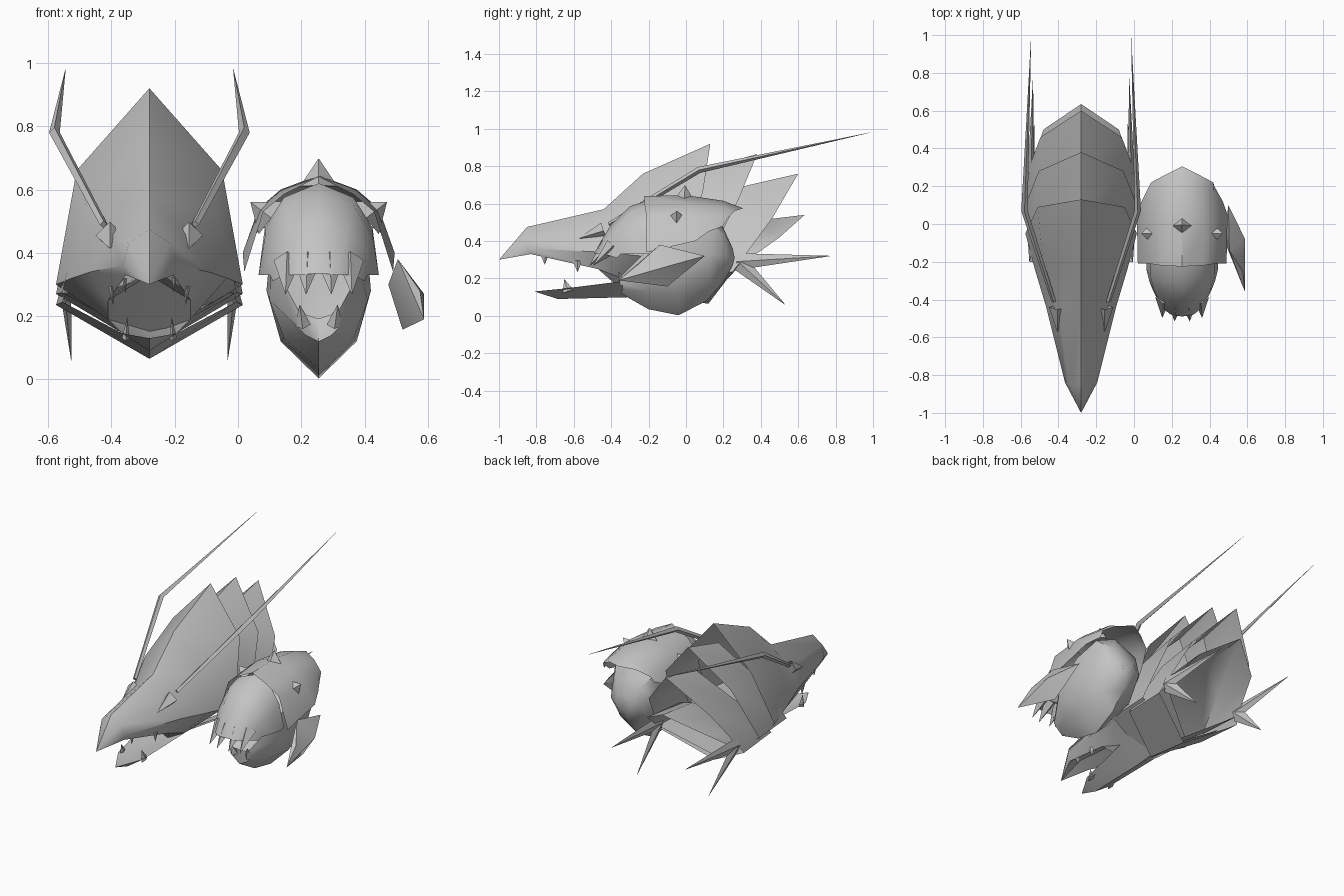
import bpy, bmesh, math
from mathutils import Vector

cube = bpy.data.objects.get("Cube")
if cube:
    bpy.data.objects.remove(cube, do_unlink=True)

grey = bpy.data.materials.new("plain grey")
grey.use_nodes = True
grey.diffuse_color = (0.55, 0.55, 0.55, 1)
grey.node_tree.nodes["Principled BSDF"].inputs["Base Color"].default_value = (0.55, 0.55, 0.55, 1)
parts = []
HORNED, HOODED = -0.28, 0.255      # centre lines of the two heads


def finish(name, bm):
    bmesh.ops.remove_doubles(bm, verts=bm.verts, dist=0.0005)
    bmesh.ops.recalc_face_normals(bm, faces=bm.faces)
    me = bpy.data.meshes.new(name)
    bm.to_mesh(me)
    bm.free()
    me.materials.append(grey)
    ob = bpy.data.objects.new(name, me)
    bpy.context.collection.objects.link(ob)
    parts.append(ob)


def loft(name, cx, rows, cap=None):
    """Skin rows of half profiles (dx, y, z), mirrored about x = cx."""
    bm = bmesh.new()
    rings = []
    for row in rows:
        full = [(-x, y, z) for x, y, z in reversed(row[1:])] + list(row)
        rings.append([bm.verts.new((cx + x, y, z)) for x, y, z in full])
    for a, b in zip(rings, rings[1:]):
        for i in range(len(a) - 1):
            bm.faces.new((a[i], a[i + 1], b[i + 1], b[i]))
    if cap is not None:
        bm.faces.new(rings[cap][:-1])
    finish(name, bm)


def tube(name, pts, radii, sides=4, flat=1.0):
    """Tapered spike along a path, optionally thinned sideways."""
    bm = bmesh.new()
    pts = [Vector(p) for p in pts]
    rings = []
    for i, (p, r) in enumerate(zip(pts, radii)):
        d = (pts[min(i + 1, len(pts) - 1)] - pts[max(i - 1, 0)]).normalized()
        axis = Vector((1, 0, 0)) if abs(d.x) < 0.8 else Vector((0, 1, 0))
        u = d.cross(axis).normalized()
        v = d.cross(u)
        ring = []
        for k in range(sides):
            t = 2 * math.pi * k / sides
            ring.append(bm.verts.new(p + u * r * math.cos(t) + v * r * flat * math.sin(t)))
        rings.append(ring)
    for a, b in zip(rings, rings[1:]):
        for k in range(sides):
            n = (k + 1) % sides
            bm.faces.new((a[k], a[n], b[n], b[k]))
    bm.faces.new(rings[0])
    finish(name, bm)


def pair(name, cx, pts, radii, sides=4, flat=1.0):
    for side, s in (("left", 1), ("right", -1)):
        tube(f"{side}_{name}", [(cx + s * x, y, z) for x, y, z in pts], radii, sides, flat)


# --- Horned head: snout and palate, then cheeks flaring into the first shield
loft("horned_skull", HORNED, [
    [(0, -1.0, .30)] * 5,
    [(0, -.85, .475), (.065, -.85, .43), (.085, -.84, .36), (.075, -.83, .33), (0, -.83, .36)],
    [(0, -.44, .57), (.12, -.46, .46), (.185, -.44, .34), (.13, -.47, .25), (0, -.44, .33)],
    [(0, -.23, .76), (.20, -.23, .55), (.245, -.24, .32), (.13, -.31, .19), (0, -.30, .10)],
    [(0, .13, .92), (.23, .09, .66), (.295, -.05, .30), (.15, -.02, .212), (0, 0, .125)]])
loft("horned_jaw", HORNED, [
    [(0, -.81, .13)] * 3,
    [(0, -.68, .115), (.085, -.66, .145), (0, -.685, .09)],
    [(0, -.25, .16), (.13, -.30, .19), (0, -.29, .10)]])

# Overlapping neck collars, each a flared open ring
collars = [
    [(0, .38, .865), (.225, .28, .62), (.295, .10, .27), (0, .06, .095)],
    [(0, .60, .76), (.215, .46, .52), (.295, .25, .235), (0, .12, .065)],
    [(0, .635, .54), (.20, .50, .42), (.27, .29, .27), (0, .13, .10)]]
for i, rim in enumerate(collars):
    inner = [(x * .93, y - .3, .3 + (z - .3) * .85) for x, y, z in rim]
    loft(f"neck_collar_{i + 1}", HORNED, [inner, rim], cap=0 if i == 2 else None)

# Long bent horns, brows, teeth and neck spikes
pair("long_horn", HORNED, [(.145, -.41, .49), (.30, .07, .78), (.265, .985, .98)],
     [.012, .017, .0005])
pair("brow", HORNED, [(.125, -.57, .415), (.125, -.44, .455)], [.002, .045])
for i, (x, y, z) in enumerate([(.08, -.755, .275), (.12, -.58, .235)]):
    pair(f"upper_tooth_{i}", HORNED, [(x, y, z + .06), (x - .005, y, z)], [.025, .001], 4, .4)
pair("lower_tooth", HORNED, [(.075, -.63, .13), (.07, -.65, .195)], [.03, .001], 4, .4)
pair("back_spike", HORNED, [(.265, .27, .29), (.255, .77, .32)], [.045, .001], 4, .4)
pair("down_spike", HORNED, [(.265, .29, .28), (.247, .53, .06)], [.045, .001], 4, .4)

# --- Hooded head: face, hood and rounded lower body
loft("hooded_face", HOODED, [
    [(0, -.20, .62), (.11, -.20, .575), (.17, -.20, .48), (.19, -.18, .33)],
    [(0, -.30, .585), (.11, -.29, .55), (.17, -.27, .45), (.19, -.24, .33)],
    [(0, -.40, .49), (.09, -.38, .47), (.15, -.35, .41), (.175, -.30, .33)],
    [(0, -.46, .39), (.07, -.45, .38), (.12, -.41, .37), (.155, -.35, .33)],
    [(0, -.49, .335), (.06, -.48, .33), (.11, -.44, .33), (.145, -.37, .31)]])
loft("hood", HOODED, [
    [(0, -.225, .64), (.11, -.22, .585), (.175, -.21, .53), (.235, -.21, .34)],
    [(0, 0, .645), (.12, 0, .60), (.19, .02, .54), (.24, .05, .40)],
    [(0, .20, .615), (.10, .20, .585), (.17, .17, .53), (.215, .12, .45)],
    [(0, .305, .575), (.09, .26, .56), (.165, .22, .52), (.17, .20, .48)]])
loft("hooded_body", HOODED, [
    [(0, -.32, .19), (.06, -.35, .21), (.07, -.34, .17), (.04, -.34, .14), (0, -.35, .12)],
    [(0, -.22, .33), (.13, -.22, .34), (.155, -.20, .25), (.11, -.20, .13), (0, -.20, .035)],
    [(0, -.04, .45), (.15, -.04, .45), (.165, -.04, .28), (.12, -.04, .12), (0, -.04, .003)],
    [(0, .13, .56), (.14, .13, .50), (.16, .13, .33), (.11, .13, .17), (0, .11, .08)],
    [(0, .20, .47), (.09, .21, .43), (.11, .22, .32), (.07, .20, .23), (0, .20, .18)],
    [(0, .24, .38), (.04, .25, .36), (.05, .26, .31), (.03, .25, .27), (0, .24, .25)]], cap=-1)

# Fangs, crown spike and side horns
for i, x in enumerate((.035, .10)):
    pair(f"hooded_fang_{i}", HOODED, [(x, -.43 + x * .4, .375), (x + .005, -.525 + x * .3, .27)],
         [.042, .001])
pair("jaw_fang", HOODED, [(.05, -.33, .17), (.06, -.36, .235)], [.025, .001])
tube("crown_spike", [(HOODED, -.01, .61), (HOODED, -.005, .697)], [.06, .001])
pair("side_horn", HOODED, [(.15, -.05, .51), (.215, -.05, .56)], [.065, .001])

# Leaf-shaped plate beside the hooded head
bm = bmesh.new()
for p in [(.588, -.36, .19), (.50, .10, .32), (.505, -.14, .38), (.52, -.10, .157),
          (.588, -.08, .27), (.475, -.08, .30), (.575, -.25, .28)]:
    bm.verts.new(p)
bmesh.ops.convex_hull(bm, input=bm.verts)
finish("side_leaf_plate", bm)

# Smooth the rounded surfaces, keep the ridges sharp
bpy.ops.object.select_all(action='DESELECT')
for ob in parts:
    ob.select_set(True)
bpy.context.view_layer.objects.active = parts[0]
bpy.ops.object.shade_smooth_by_angle(angle=math.radians(40))
